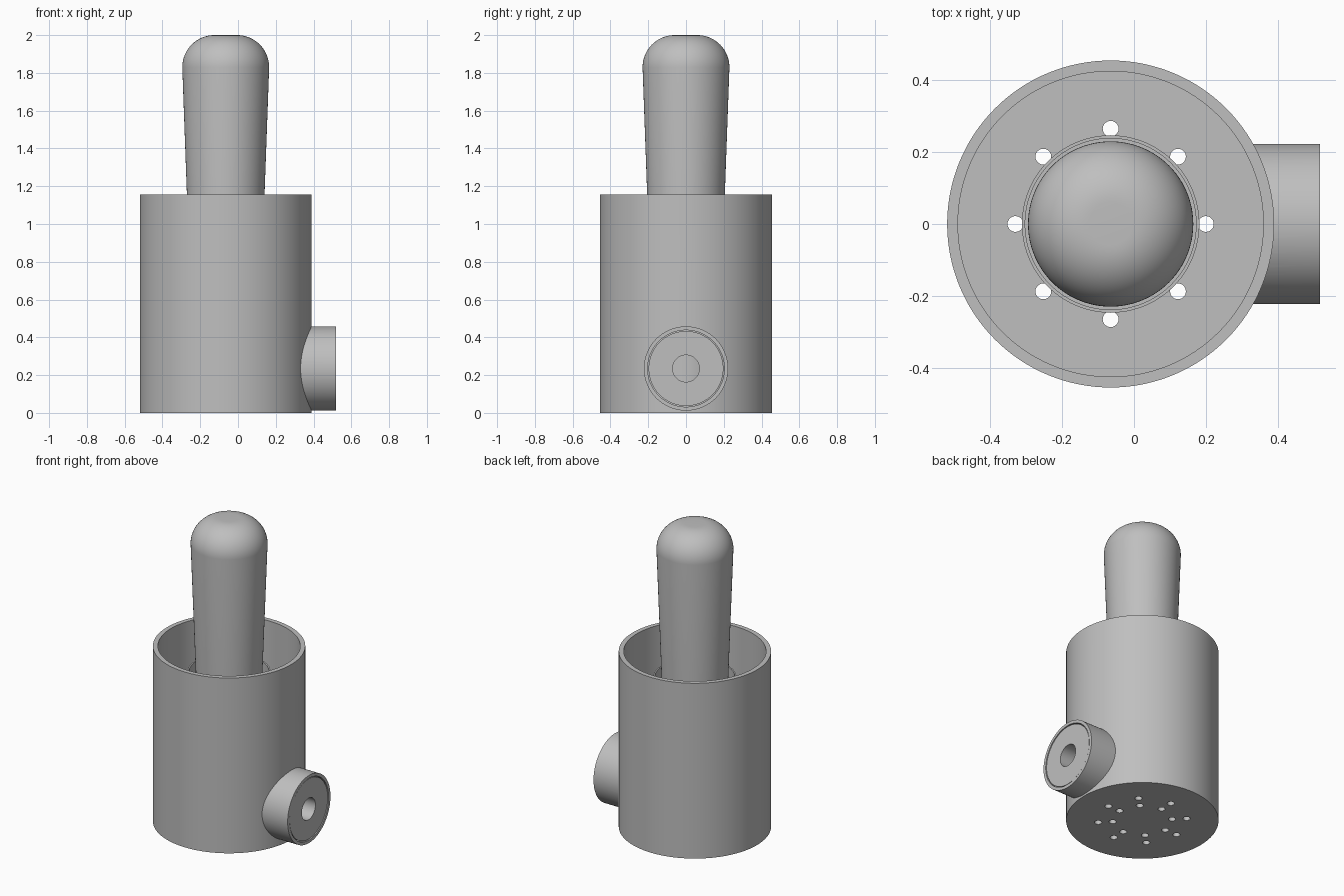
import bpy, math
from mathutils import Matrix, Vector

cube = bpy.data.objects.get("Cube")
if cube:
    bpy.data.objects.remove(cube, do_unlink=True)

CX = -0.065          # vessel axis
PORT_Z = 0.235       # side port axis height
FLOOR = 0.04

grey = bpy.data.materials.new("plain grey")
grey.use_nodes = True
colour = (0.52, 0.52, 0.52, 1)
grey.diffuse_color = colour
grey.node_tree.nodes["Principled BSDF"].inputs["Base Color"].default_value = colour


def lathe(name, profile, matrix, steps=96, closed=False):
    """Spin (radius, height) points about the local z axis."""
    verts, rings = [], []
    for r, z in profile:
        n = 1 if r == 0 else steps
        rings.append(range(len(verts), len(verts) + n))
        for i in range(n):
            a = 2 * math.pi * i / steps
            verts.append((r * math.cos(a), r * math.sin(a), z))
    pairs = list(zip(rings, rings[1:]))
    if closed:
        pairs.append((rings[-1], rings[0]))
    faces = []
    for lo, hi in pairs:
        if len(lo) == 1:
            faces.append([hi[i] for i in reversed(range(steps))])
        elif len(hi) == 1:
            faces.append(list(lo))
        else:
            for i in range(steps):
                j = (i + 1) % steps
                faces.append((lo[i], lo[j], hi[j], hi[i]))
    mesh = bpy.data.meshes.new(name)
    mesh.from_pydata(verts, [], faces)
    mesh.materials.append(grey)
    obj = bpy.data.objects.new(name, mesh)
    bpy.context.collection.objects.link(obj)
    obj.matrix_world = matrix
    return obj


def rod(name, radius, low, high, matrix, steps=32):
    return lathe(name, [(0, low), (radius, low), (radius, high), (0, high)], matrix, steps)


def activate(obj):
    bpy.ops.object.select_all(action='DESELECT')
    obj.select_set(True)
    bpy.context.view_layer.objects.active = obj


def cut(obj, cutters):
    activate(obj)
    for cutter in cutters:
        mod = obj.modifiers.new("cut", 'BOOLEAN')
        mod.operation = 'DIFFERENCE'
        mod.solver = 'EXACT'
        mod.object = cutter
        bpy.ops.object.modifier_apply(modifier=mod.name)


upright = Matrix.Translation((CX, 0, 0))
sideways = Matrix.Translation((0, 0, PORT_Z)) @ Matrix.Rotation(math.pi / 2, 4, 'Y')

# Open vessel with a flat floor
vessel = lathe("vessel", [(0, 0), (0.455, 0), (0.455, 1.155), (0.425, 1.155),
                          (0.425, FLOOR), (0, FLOOR)], upright, 128)

# Thin sleeve around the plunger
sleeve = lathe("inner_sleeve", [(0.247, FLOOR - 0.002), (0.247, 0.99), (0.238, 0.99),
                                (0.238, FLOOR - 0.002)], upright, closed=True)

# Tapered plunger with a rounded head
plunger_profile = [(0, FLOOR - 0.001), (0.165, FLOOR - 0.001), (0.23, 1.83)]
for i in range(1, 17):
    a = math.pi / 2 * i / 16
    plunger_profile.append((0.06 + 0.17 * math.cos(a), 1.83 + 0.17 * math.sin(a)))
plunger = lathe("plunger", plunger_profile + [(0, 2.0)], upright)

# Side port and its bored plug
port = lathe("side_port", [(0.223, 0.25), (0.223, 0.518), (0.203, 0.518), (0.203, 0.25)],
             sideways, closed=True)
plug = lathe("port_plug", [(0.198, 0.25), (0.198, 0.515), (0.071, 0.515), (0.071, 0.25)],
             sideways, closed=True)

# Drain holes in two rings, and the port bore
drills = []
for ring in (0.265, 0.178):
    for i in range(8):
        a = math.pi / 4 * i
        place = upright @ Matrix.Translation((ring * math.cos(a), ring * math.sin(a), 0))
        drills.append(rod("hole_cutter", 0.022, -0.05, FLOOR + 0.05, place, 24))
bore = rod("bore_cutter", 0.071, 0.25, 0.6, sideways, 96)
cavity = rod("cavity_cutter", 0.426, -0.1, 1.3, upright, 128)
cut(vessel, drills + [bore])
cut(port, [cavity])
cut(plug, [cavity])
for helper in drills + [bore, cavity]:
    bpy.data.objects.remove(helper, do_unlink=True)

# Smooth walls with crisp rims
for part in (vessel, sleeve, plunger, port, plug):
    activate(part)
    bpy.ops.object.shade_smooth_by_angle(angle=math.radians(30))
